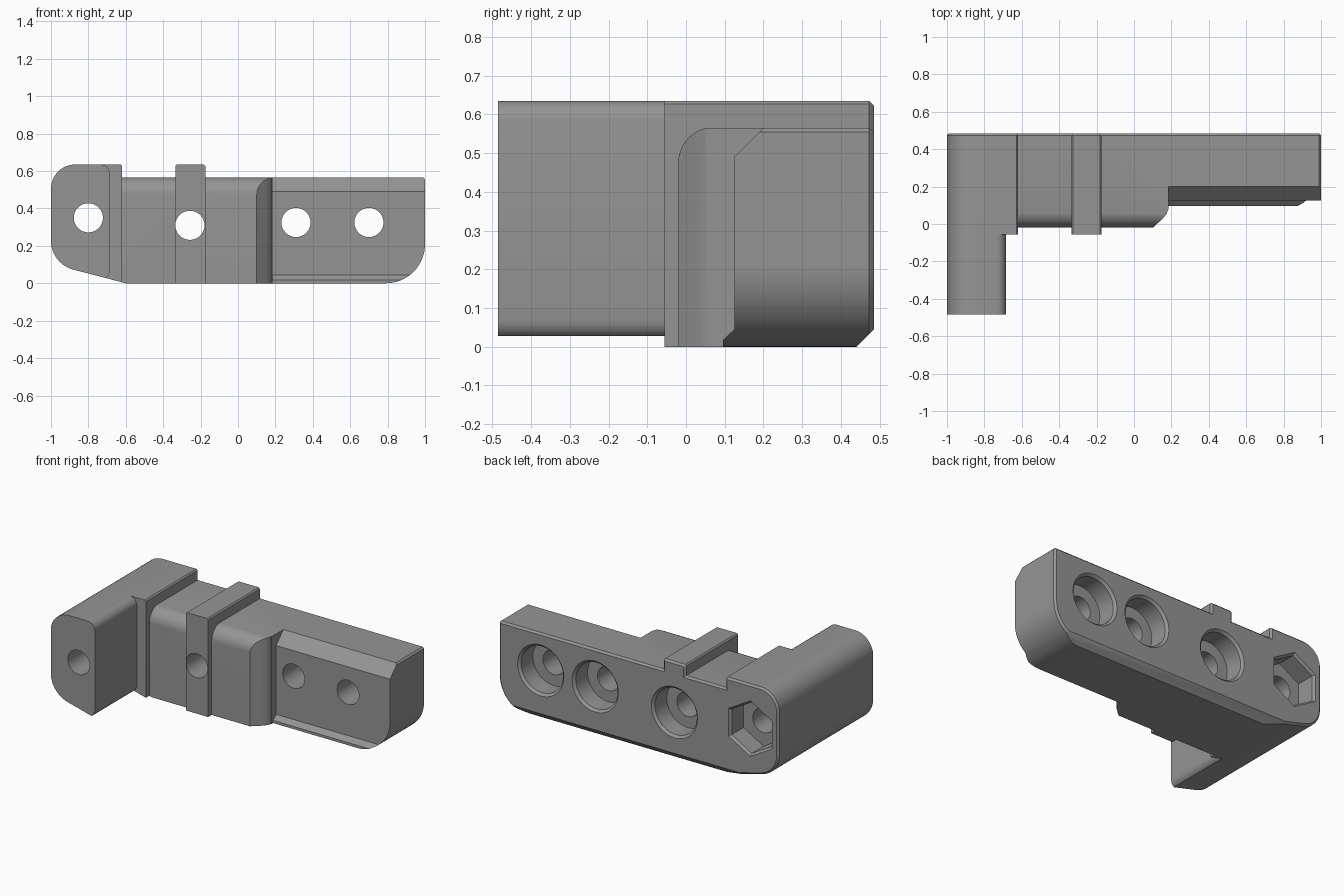
import bpy, bmesh, math

old = bpy.data.objects.get("Cube")
if old:
    bpy.data.objects.remove(old, do_unlink=True)

grey = bpy.data.materials.new("mid_grey")
grey.use_nodes = True
colour = (0.3, 0.3, 0.3, 1)
grey.diffuse_color = colour
grey.node_tree.nodes["Principled BSDF"].inputs["Base Color"].default_value = colour


def arc(cx, cy, r, start, end, n=12):
    """Points along an arc, angles in degrees."""
    angles = [math.radians(start + (end - start) * i / n) for i in range(n + 1)]
    return [(cx + r * math.cos(a), cy + r * math.sin(a)) for a in angles]


def ngon(cx, cy, r, n, phase=0):
    return arc(cx, cy, r, phase, phase + 360, n)[:-1]


PLACE = {"x": lambda u, v, t: (t, u, v),
         "y": lambda u, v, t: (u, t, v),
         "z": lambda u, v, t: (u, v, t)}


def prism(name, points, axis, a, b, end_points=None, edge=None, size=0, steps=1):
    """Extrude a profile along an axis; edge(p, q) picks edges to bevel."""
    bm = bmesh.new()
    first = [bm.verts.new(PLACE[axis](u, v, a)) for u, v in points]
    last = [bm.verts.new(PLACE[axis](u, v, b)) for u, v in end_points or points]
    bm.faces.new(first)
    bm.faces.new(last)
    n = len(first)
    for i in range(n):
        j = (i + 1) % n
        bm.faces.new((first[i], first[j], last[j], last[i]))
    bmesh.ops.recalc_face_normals(bm, faces=bm.faces)
    if edge:
        picked = [e for e in bm.edges if edge(e.verts[0].co, e.verts[1].co)]
        bmesh.ops.bevel(bm, geom=picked, offset=size, segments=steps,
                        profile=0.5, affect="EDGES")
    mesh = bpy.data.meshes.new(name)
    bm.to_mesh(mesh)
    bm.free()
    mesh.materials.append(grey)
    obj = bpy.data.objects.new(name, mesh)
    bpy.context.collection.objects.link(obj)
    return obj


def combine(target, other, operation):
    mod = target.modifiers.new(operation, "BOOLEAN")
    mod.operation = operation
    mod.solver = "EXACT"
    mod.object = other
    bpy.context.view_layer.objects.active = target
    bpy.ops.object.modifier_apply(modifier=mod.name)
    bpy.data.objects.remove(other, do_unlink=True)


def box(y, top):
    return [(y, -0.02), (0.5, -0.02), (0.5, top), (y, top)]


BACK = 0.485

# Main body with a rounded upper front edge
body_profile = [(0.5, -0.02), (0.5, 0.6), (0.072, 0.6)]
body_profile += arc(0.072, 0.475, 0.092, 90, 180) + [(-0.02, -0.02)]
bracket = prism("bracket_body", body_profile, "x", -0.9, 0.185)

# Angled end of the body
nose = [(0.1, -0.0201), (0.155, 0.03), (0.173, 0.052), (0.183, 0.078),
        (0.2, 0.078), (0.2, -0.1), (0.1, -0.1)]
combine(bracket, prism("nose_cutter", nose, "z", -0.1, 0.8), "DIFFERENCE")

# Thin tip with an upper chamfer and a lower lip
tip_profile = [(0.095, -0.02), (0.095, 0.017), (0.125, 0.045), (0.125, 0.49),
               (0.24, 0.605), (0.5, 0.605), (0.5, -0.02)]
combine(bracket, prism("tip", tip_profile, "x", 0.12, 1.05), "UNION")

# Flange and rib
combine(bracket, prism("flange", box(-0.055, 0.66), "x", -1.05, -0.62), "UNION")
combine(bracket, prism("rib", box(-0.055, 0.65), "x", -0.335, -0.175), "UNION")

# Forward arm with rounded inner edges
arm_profile = [(-1.08, 0.02), (-0.685, 0.02), (-0.685, 0.635), (-1.08, 0.635)]
arm = prism("arm", arm_profile, "y", -BACK, 0.3, size=0.05, steps=5,
            edge=lambda p, q: min(p.x, q.x) > -0.7 and abs(p.y - q.y) > 0.1)
combine(bracket, arm, "UNION")

# Side silhouette trims every part and bevels the back rim
low, high = 0.565, 0.635
outline = arc(0.79, 0.21, 0.21, -90, 0, 16)
outline += [(1, low - 0.01), (0.99, low), (-0.175, low), (-0.175, high - 0.008),
            (-0.183, high), (-0.327, high), (-0.335, high - 0.008), (-0.335, low),
            (-0.62, low), (-0.62, high - 0.008), (-0.628, high)]
outline += arc(-0.87, high - 0.13, 0.13, 90, 180)
outline += arc(-0.84, 0.228, 0.16, 180, 254.5) + [(-0.6, 0)]
shell = prism("silhouette", outline, "y", -0.6, BACK, size=0.012,
              edge=lambda p, q: min(p.y, q.y) > 0.4)
combine(bracket, shell, "INTERSECT")

# Chamfer along the lower back edge
wedge = [(0.42, -0.02), (0.6, 0.16), (0.6, -0.02)]
combine(bracket, prism("wedge_cutter", wedge, "x", -1.2, 1.2), "DIFFERENCE")

# Bolt holes, each with a flared recess at the back: x, z, recess radius, sides
holes = [(-0.8, 0.35, 0.165, 6), (-0.257, 0.31, 0.15, 40),
         (0.31, 0.325, 0.15, 40), (0.7, 0.325, 0.15, 40)]
for x, z, r, sides in holes:
    phase = 30 if sides == 6 else 0
    recess = ngon(x, z, r, sides, phase)
    mouth = ngon(x, z, r + 0.13, sides, phase)
    combine(bracket, prism("bolt_cutter", ngon(x, z, 0.078, 32), "y", -0.7, 0.7), "DIFFERENCE")
    combine(bracket, prism("recess_cutter", recess, "y", 0.35, 0.6), "DIFFERENCE")
    combine(bracket, prism("mouth_cutter", recess, "y", 0.47, 0.6, mouth), "DIFFERENCE")

# Smooth the rounded areas, keep hard edges
bracket.name = "bracket"
bpy.ops.object.select_all(action="DESELECT")
bracket.select_set(True)
bpy.context.view_layer.objects.active = bracket
bpy.ops.object.shade_smooth_by_angle(angle=math.radians(25))
